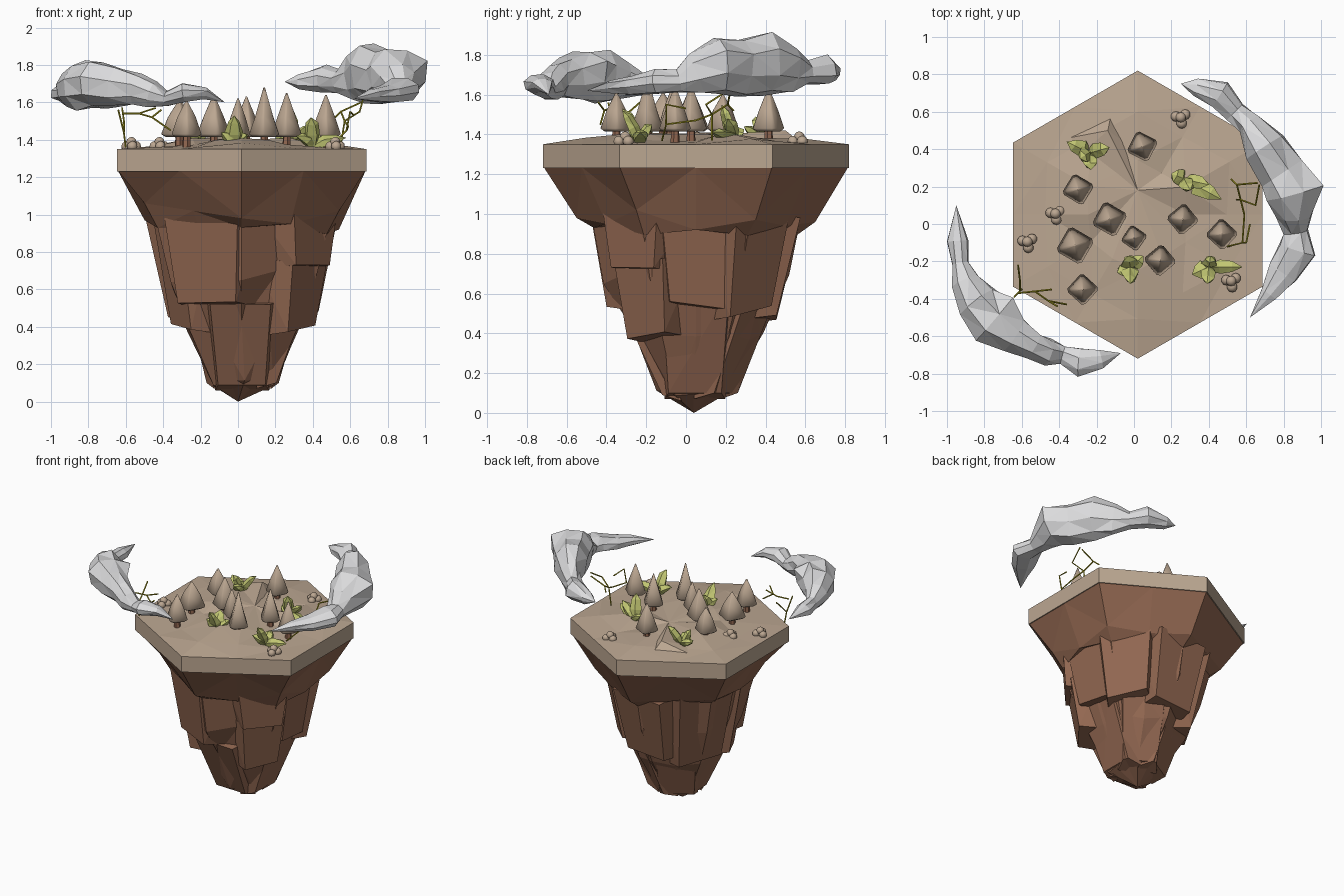
import bpy, bmesh, random
from math import sin, cos, pi, radians
from mathutils import Vector

random.seed(4)
cube = bpy.data.objects.get("Cube")
if cube:
    bpy.data.objects.remove(cube)


def material(name, r, g, b):
    m = bpy.data.materials.new(name)
    m.use_nodes = True
    m.diffuse_color = (r, g, b, 1)
    bsdf = next(n for n in m.node_tree.nodes if n.type == 'BSDF_PRINCIPLED')
    bsdf.inputs["Base Color"].default_value = (r, g, b, 1)
    bsdf.inputs["Roughness"].default_value = 0.9
    return m


EARTH = material("brown earth", .29, .138, .083)
SAND = material("tan sand", .50, .385, .285)
CLOUD = material("cloud grey", .71, .71, .72)
LEAF = material("yellow green", .54, .57, .17)
TWIG = material("ochre twig", .44, .39, .02)


def finish(name, bm, mat, smooth=False):
    bmesh.ops.recalc_face_normals(bm, faces=bm.faces[:])
    me = bpy.data.meshes.new(name)
    bm.to_mesh(me)
    bm.free()
    me.materials.append(mat)
    if smooth:
        me.shade_smooth()
        me.set_sharp_from_angle(angle=radians(75))
    ob = bpy.data.objects.new(name, me)
    bpy.context.collection.objects.link(ob)


def bridge(bm, a, b):
    """Join two rings of vertices; a one-vertex ring makes a fan."""
    n = max(len(a), len(b))
    for i in range(n):
        j = (i + 1) % n
        quad = [a[i % len(a)], a[j % len(a)], b[j % len(b)], b[i % len(b)]]
        bm.faces.new(list(dict.fromkeys(quad)))


def even(n):
    return [2 * pi * i / n + .3 for i in range(n)]


def tube(bm, pts, angles, jitter=0):
    """Loft along points (x, y, z, half width, half height); zero width is a tip."""
    pos = [Vector(p[:3]) for p in pts]
    rings = []
    for k, p in enumerate(pts):
        t = (pos[min(k + 1, len(pos) - 1)] - pos[max(k - 1, 0)]).normalized()
        side = t.cross(Vector((0, 0, 1)))
        side = side.normalized() if side.length > .05 else Vector((1, 0, 0))
        up = side.cross(t)
        ring = []
        for a in angles if p[3] else [0]:
            s = 1 + random.uniform(-jitter, jitter)
            ring.append(bm.verts.new(pos[k] + (side * cos(a) * p[3] + up * sin(a) * p[4]) * s))
        rings.append(ring)
    for a, b in zip(rings, rings[1:]):
        bridge(bm, a, b)
    for r in (rings[0], rings[-1]):
        if len(r) > 2:
            bm.faces.new(r)


def hex_ring(bm, r, z, cx=.02, cy=.05, wob=0, dz=(0,)):
    """Hexagon with mid-edge points; dz lifts the points in turn, from the back leftwards."""
    ring = []
    for k in range(12):
        a = radians(90 + 30 * k)
        rr = (r + random.uniform(-wob, wob) / 2) * (cos(pi / 6) if k % 2 else 1)
        ring.append(bm.verts.new((cx + rr * cos(a), cy + rr * sin(a),
                                  z + dz[k % len(dz)] + random.uniform(-wob, wob))))
    return ring


# Hexagonal plateau slab with rolling faceted ground
bm = bmesh.new()
rings = [hex_ring(bm, .77, 1.23), hex_ring(bm, .77, 1.35),
         hex_ring(bm, .56, 1.372, wob=.022), hex_ring(bm, .3, 1.385, wob=.026),
         [bm.verts.new((.02, .18, 1.40))]]
bm.faces.new(rings[0])
for a, b in zip(rings, rings[1:]):
    bridge(bm, a, b)
bmesh.ops.triangulate(bm, faces=[f for f in bm.faces if f.calc_center_median().z > 1.351])
finish("plateau", bm, SAND)

# Steep ridge at the back of the ground
bm = bmesh.new()
for p in ((-.35, .46, 1.36), (-.14, .5, 1.42), (.02, .18, 1.40), (-.3, .36, 1.37), (0, .4, 1.34), (-.12, .6, 1.34)):
    bm.verts.new(p)
bmesh.ops.convex_hull(bm, input=bm.verts[:])
finish("ground_ridge", bm, SAND)

# Tapering earth core with an uneven skirt under the slab
SKIRT = (-.04, -.02, 0, -.03, .06, .02, -.02, -.05, .02, -.08, -.03, -.06)
bm = bmesh.new()
rings = [hex_ring(bm, .765, 1.235), hex_ring(bm, .6, 1.0, dz=SKIRT),
         hex_ring(bm, .51, .92, wob=.03), hex_ring(bm, .45, .68, wob=.04),
         hex_ring(bm, .34, .4, wob=.04), hex_ring(bm, .185, .1, .035, .035, .02),
         [bm.verts.new((0, .04, 0))]]
bm.faces.new(rings[0])
for a, b in zip(rings, rings[1:]):
    bridge(bm, a, b)
bmesh.ops.triangulate(bm, faces=bm.faces[:])
finish("earth_core", bm, EARTH)

# Overhanging rock buttresses: angle, top z, bottom z, top r, bottom r, half width
BUTTRESSES = [
    (207, 1.07, .40, .48, .37, .17), (242, 1.02, .53, .48, .41, .25),
    (320, 1.03, .73, .51, .49, .2), (322, .76, .39, .46, .40, .17),
    (268, .52, .09, .36, .16, .18), (0, .65, .10, .39, .18, .19),
    (4, .95, .54, .47, .40, .22), (42, .97, .51, .51, .42, .2),
    (90, .97, .48, .53, .41, .22), (148, 1.02, .43, .50, .37, .23),
    (180, .60, .14, .36, .17, .17), (60, .55, .10, .37, .18, .17), (120, .56, .10, .35, .18, .17),
]
for n, (ang, zt, zb, rt, rb, w) in enumerate(BUTTRESSES):
    bm = bmesh.new()
    d = Vector((cos(radians(ang)), sin(radians(ang)), 0))
    s = Vector((-d.y, d.x, 0))
    c = Vector((.025, .045, 0))
    tilt = random.uniform(-.04, .04)
    for sgn in (-1, 1):
        for r, z, k in ((rt, zt, .9), (rb, zb, .7), (rt * .5, zt + .03, 1.2), (rb * .4, zb - .03, .8)):
            bm.verts.new(c + d * r + s * sgn * w * k + Vector((0, 0, z + sgn * tilt * (z > .15))))
    bmesh.ops.convex_hull(bm, input=bm.verts[:])
    bmesh.ops.dissolve_limit(bm, angle_limit=.05, verts=bm.verts[:], edges=bm.edges[:])
    finish("rock_buttress_%d" % n, bm, EARTH)

# Curved lumpy clouds
CLOUDS = {
    "left_cloud": [(.25, .75, 1.71, 0, 0), (.33, .73, 1.71, .05, .04), (.46, .69, 1.72, .08, .08),
                   (.54, .6, 1.71, .06, .06), (.62, .53, 1.72, .07, .13), (.70, .41, 1.75, .11, .16),
                   (.79, .27, 1.73, .13, .14), (.86, .17, 1.75, .16, .14), (.85, .05, 1.71, .10, .11),
                   (.87, -.04, 1.67, .07, .06), (.88, -.14, 1.67, .11, .06), (.80, -.26, 1.65, .09, .05),
                   (.72, -.37, 1.64, .05, .035), (.62, -.5, 1.62, 0, 0)],
    "right_cloud": [(-.95, .10, 1.65, 0, 0), (-.94, -.09, 1.65, .06, .05), (-.93, -.21, 1.65, .045, .05),
                    (-.90, -.31, 1.67, .08, .09), (-.84, -.42, 1.69, .13, .13), (-.75, -.51, 1.70, .16, .135),
                    (-.64, -.59, 1.68, .10, .11), (-.54, -.65, 1.67, .07, .08), (-.46, -.69, 1.64, .08, .07),
                    (-.38, -.7, 1.62, .05, .04), (-.29, -.74, 1.65, .075, .05), (-.18, -.72, 1.65, .05, .035),
                    (-.07, -.69, 1.60, 0, 0)],
}
for name, pts in CLOUDS.items():
    bm = bmesh.new()
    tube(bm, pts, even(8), .13)
    bmesh.ops.triangulate(bm, faces=bm.faces[:])
    finish(name, bm, CLOUD)

# Rounded-corner pyramid trees: x, y, half width, tip height
TREES = [(.045, .415, .08, 1.63), (-.3, .185, .08, 1.60), (-.13, .025, .09, 1.64),
         (0, -.075, .065, 1.62), (-.315, -.115, .097, 1.61), (.26, .025, .08, 1.65),
         (.47, -.055, .08, 1.64), (.14, -.195, .08, 1.68), (-.275, -.35, .08, 1.61)]
for n, (x, y, r, tip) in enumerate(TREES):
    turn = random.uniform(-.35, .1)
    corners = [turn + q * pi / 2 + e for q in range(4) for e in (-.13, .13)]
    bm = bmesh.new()
    tube(bm, [(x, y, 1.415, r * .75, r * .75), (x, y, 1.43, r, r),
              (x, y, 1.52, r * .62, r * .62), (x, y, tip, .004, .004)], corners)
    finish("tree_crown_%d" % n, bm, SAND, True)
    bm = bmesh.new()
    tube(bm, [(x, y, 1.34, .024, .024), (x, y, 1.43, .02, .02)], even(6))
    finish("tree_trunk_%d" % n, bm, EARTH)

# Leafy shrubs: base x, y, then leaf tips as offsets (dx, dy, height)
SHRUBS = [
    (-.24, .38, [(-.12, .06, .07), (.11, .03, .13), (.01, -.09, .07), (-.05, -.03, .12)]),
    (.27, .24, [(.20, -.11, .04), (.13, -.03, .11), (-.07, .03, .06), (.03, -.06, .18)]),
    (-.02, -.23, [(-.01, .06, .12), (.07, .06, .06), (-.07, -.03, .07), (.0, -.09, .16)]),
    (.40, -.23, [(.18, .0, .04), (-.09, -.04, .05), (.01, .06, .08), (-.01, -.09, .15)]),
]
for n, (x, y, tips) in enumerate(SHRUBS):
    bm = bmesh.new()
    for dx, dy, h in tips:
        tube(bm, [(x, y, 1.36, .02, .02), (x + dx * .35, y + dy * .35, 1.38 + h * .35, .046, .03),
                  (x + dx * .7, y + dy * .7, 1.375 + h * .75, .034, .022),
                  (x + dx, y + dy, 1.37 + h, 0, 0)], even(5), .2)
    bmesh.ops.triangulate(bm, faces=bm.faces[:])
    finish("shrub_%d" % n, bm, LEAF)

# Bare crooked twigs under each cloud
TWIGS = {
    "left_twigs": [[(.5, -.12, 1.37), (.58, -.1, 1.45), (.59, .05, 1.47), (.57, .13, 1.5), (.55, .21, 1.55)],
                   [(.55, .13, 1.37), (.57, .13, 1.5), (.65, .1, 1.55), (.67, .21, 1.62)],
                   [(.58, -.1, 1.45), (.6, -.1, 1.55), (.62, 0, 1.53)],
                   [(.52, .24, 1.52), (.55, .21, 1.55), (.66, .22, 1.6)]],
    "right_twigs": [[(-.60, -.35, 1.36), (-.61, -.36, 1.44), (-.64, -.39, 1.56)],
                    [(-.61, -.36, 1.44), (-.61, -.3, 1.5), (-.62, -.22, 1.57)],
                    [(-.62, -.37, 1.54), (-.53, -.36, 1.54), (-.44, -.35, 1.57)],
                    [(-.53, -.36, 1.54), (-.46, -.41, 1.52), (-.36, -.43, 1.45)],
                    [(-.46, -.41, 1.52), (-.41, -.44, 1.56)]],
}
for name, paths in TWIGS.items():
    bm = bmesh.new()
    for path in paths:
        tube(bm, [(*p, .005, .005) for p in path], even(5))
    finish(name, bm, TWIG)

# Clusters of round stones
for n, (x, y) in enumerate([(.25, .565), (-.42, .05), (-.57, -.1), (.52, -.31)]):
    bm = bmesh.new()
    for dx, dy, dz in ((-.026, .01, 0), (.024, .02, 0), (.005, -.027, 0), (0, .005, .022)):
        ball = bmesh.ops.create_icosphere(bm, subdivisions=2, radius=.028)
        bmesh.ops.translate(bm, verts=ball["verts"], vec=(x + dx, y + dy, 1.365 + dz))
    finish("stones_%d" % n, bm, SAND, True)
